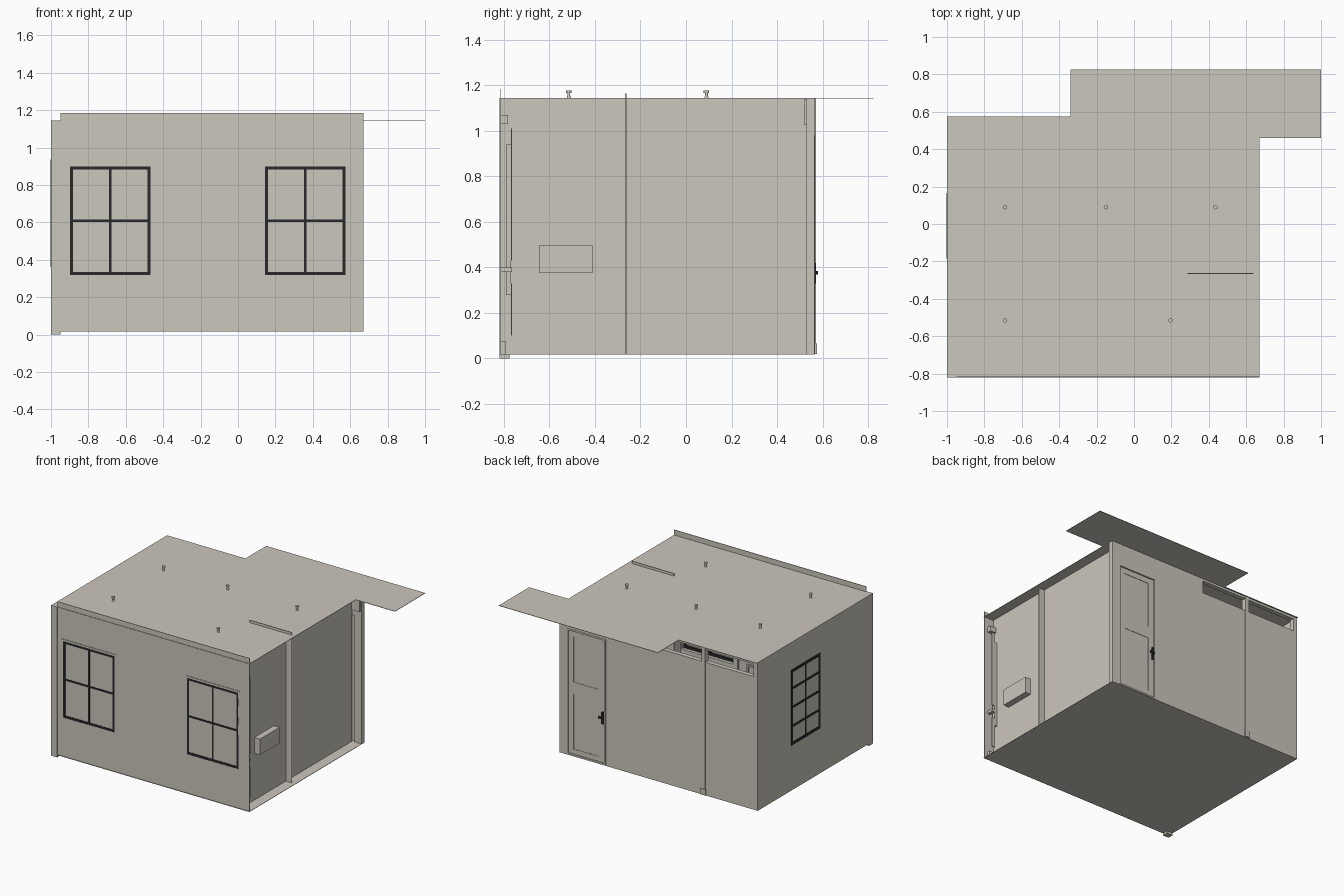
import bpy, bmesh, math
from mathutils import Matrix, Vector

if "Cube" in bpy.data.objects:
    bpy.data.objects.remove(bpy.data.objects["Cube"])


def material(name, rgb):
    m = bpy.data.materials.new(name)
    m.diffuse_color = (*rgb, 1)
    m.use_nodes = True
    m.node_tree.nodes["Principled BSDF"].inputs["Base Color"].default_value = m.diffuse_color
    return m


PLASTER = material("warm grey plaster", (0.60, 0.57, 0.51))
DARK = material("dark window metal", (0.022, 0.022, 0.024))


def boxes(name, items, mat=PLASTER):
    """One object from boxes given as (x0, x1, y0, y1, z0, z1)."""
    bm = bmesh.new()
    for x0, x1, y0, y1, z0, z1 in items:
        mid = Vector((x0 + x1, y0 + y1, z0 + z1)) / 2
        size = Matrix.Diagonal((x1 - x0, y1 - y0, z1 - z0, 1))
        bmesh.ops.create_cube(bm, size=1, matrix=Matrix.Translation(mid) @ size)
    me = bpy.data.meshes.new(name)
    bm.to_mesh(me)
    bm.free()
    me.materials.append(mat)
    ob = bpy.data.objects.new(name, me)
    bpy.context.collection.objects.link(ob)
    return ob


def frame(a0, a1, z0, z1, w):
    """Rectangles (a0, a1, z0, z1) of a border of width w inside the outline."""
    return [(a0, a0 + w, z0, z1), (a1 - w, a1, z0, z1),
            (a0 + w, a1 - w, z0, z0 + w), (a0 + w, a1 - w, z1 - w, z1)]


def grid(a0, a1, z0, z1, w, cols, rows, bar):
    """Border plus evenly spaced window bars."""
    r = frame(a0, a1, z0, z1, w)
    for i in range(1, cols):
        c = a0 + (a1 - a0) * i / cols
        r.append((c - bar / 2, c + bar / 2, z0 + w, z1 - w))
    for i in range(1, rows):
        c = z0 + (z1 - z0) * i / rows
        r.append((a0 + w, a1 - w, c - bar / 2, c + bar / 2))
    return r


def on_y(rects, y0, y1):
    return [(a, b, y0, y1, c, d) for a, b, c, d in rects]


def on_x(rects, x0, x1):
    return [(x0, x1, a, b, c, d) for a, b, c, d in rects]


F, T = 0.02, 1.145          # floor and ceiling heights

# Floor and the stepped ceiling
boxes("floor", [(-1, 0.67, -0.82, 0.565, F - 0.003, F)])
bm = bmesh.new()
outline = [(-1, -0.82), (0.67, -0.82), (0.67, 0.46), (1, 0.46),
           (1, 0.825), (-0.34, 0.825), (-0.34, 0.575), (-1, 0.575)]
face = bm.faces.new([bm.verts.new((x, y, T - 0.003)) for x, y in outline])
up = bmesh.ops.extrude_face_region(bm, geom=[face])
bmesh.ops.translate(bm, vec=(0, 0, 0.003),
                    verts=[v for v in up["geom"] if isinstance(v, bmesh.types.BMVert)])
bmesh.ops.recalc_face_normals(bm, faces=bm.faces)
me = bpy.data.meshes.new("ceiling")
bm.to_mesh(me)
bm.free()
me.materials.append(PLASTER)
bpy.context.collection.objects.link(bpy.data.objects.new("ceiling", me))

# Plain walls
boxes("front_wall", [(-0.95, 0.67, -0.816, -0.812, F, 1.185)])
boxes("left_wall", [(-1, -0.996, -0.78, 0.565, F, T)])
boxes("right_wall", [(0.586, 0.59, -0.812, 0.53, F, T - 0.003)])
boxes("partition_wall", [(0.285, 0.64, -0.267, -0.262, F, 1.165)])

# Back wall with a doorway and transom openings near the ceiling
D0, D1, DT = 0.28, 0.61, 0.98
Y0, Y1 = 0.53, 0.565
boxes("back_wall", [
    (D1, 0.67, Y0, Y1, F, T - 0.003), (D0, D1, Y0, Y1, DT, T - 0.003),
    (-0.15, D0, Y0, Y1, F, T - 0.003), (-0.996, -0.15, Y0, Y1, F, 1.03)])
boxes("transom_posts", [(-0.56, -0.53, Y0, Y1 + 0.006, F, T - 0.003),
                        (-0.996, -0.965, Y0, Y1, 1.03, T - 0.003)])
boxes("transom_header", [(-0.965, -0.15, Y0, Y1, 1.125, T - 0.003)])
boxes("post_foot", [(-0.565, -0.525, Y1, Y1 + 0.01, F, 0.065)])
boxes("wall_end_cap", [(0.59, 0.66, 0.52, 0.53, 1.025, 1.14)])

# Door, raised rails around its panels, casing and handle
boxes("door", [(D0, D1, 0.545, 0.557, F, DT)])
boxes("door_casing", on_y(frame(D0, D1, F, DT, 0.012), 0.557, 0.568))
boxes("door_rails", on_y(frame(0.30, 0.595, 0.03, 0.965, 0.04)
                         + [(0.34, 0.555, 0.49, 0.58)], 0.557, 0.560))
boxes("door_handle", [(0.296, 0.314, 0.557, 0.572, 0.33, 0.42),
                      (0.296, 0.336, 0.572, 0.58, 0.37, 0.385)], DARK)

# Front windows, seen from both sides of the wall
for side, a0, a1 in (("left", -0.912, -0.455), ("right", 0.13, 0.59)):
    boxes(side + "_window_casing",
          on_y(frame(a0, a1, 0.305, 0.913, 0.014), -0.82, -0.79))
    boxes(side + "_window_inner_casing",
          on_y(frame(a0 - 0.025, a1 + 0.025, 0.28, 0.94, 0.038), -0.79, -0.77))
    g = grid(a0 + 0.012, a1 - 0.012, 0.317, 0.9, 0.018, 2, 2, 0.013)
    boxes(side + "_window_bars", on_y(g, -0.82, -0.795), DARK)

# Side window on the left wall
g = grid(-0.185, 0.165, 0.36, 0.935, 0.022, 2, 4, 0.016)
boxes("side_window_bars", on_x(g, -1.002 + 0.002, -0.98), DARK)
boxes("side_window_bars_outer", on_x(g, -1.003, -1.0), DARK)
boxes("side_window_casing", on_x(frame(-0.225, 0.205, 0.24, 0.98, 0.035), -0.996, -0.96))

# Corner post that reaches the ground
boxes("corner_post", [(-1, -0.95, -0.82, -0.775, 0, T - 0.003)])

# Inside trim: skirting, chair rail and cornice
for name, z0, z1, d in (("skirting", F, 0.075, 0.02), ("chair_rail", 0.38, 0.40, 0.045),
                        ("cornice", 1.03, 1.07, 0.03)):
    runs = [(-0.996, -0.996 + d, -0.775, Y0, z0, z1)]
    if name == "chair_rail":
        runs += [(a, b, -0.812, -0.765, z0, z1) for a, b in ((-0.43, 0.105), (0.615, 0.64))]
    else:
        runs += [(-0.95, 0.64, -0.812, -0.812 + d, z0, z1)]
    boxes(name, runs)

# Panel mouldings on the inside of the front wall
panels = frame(-0.38, 0.05, 0.43, 1.01, 0.012) + frame(-0.38, 0.05, 0.1, 0.33, 0.012)
boxes("wall_panels", on_y(panels, -0.812, -0.8))
boxes("trim_ends", on_y([(0.615, 0.64, 0.1, 0.33), (0.615, 0.64, 0.43, 1.01)], -0.77, -0.764))

# Service box outside the right wall
boxes("service_box", [(0.59, 0.637, -0.645, -0.41, 0.375, 0.497)])

# Lamp sockets poking through the ceiling
for i, (x, y) in enumerate([(-0.69, 0.09), (-0.15, 0.09), (0.435, 0.09),
                            (-0.69, -0.515), (0.195, -0.515)]):
    bm = bmesh.new()
    for r1, r2, z0, z1 in ((0.012, 0.006, T - 0.01, T + 0.012),
                           (0.006, 0.006, T + 0.012, T + 0.022),
                           (0.012, 0.012, T + 0.022, T + 0.033)):
        bmesh.ops.create_cone(bm, cap_ends=True, segments=12, radius1=r1, radius2=r2,
                              depth=z1 - z0, matrix=Matrix.Translation((x, y, (z0 + z1) / 2)))
    me = bpy.data.meshes.new("lamp_socket")
    bm.to_mesh(me)
    bm.free()
    me.materials.append(PLASTER)
    bpy.context.collection.objects.link(bpy.data.objects.new(f"lamp_socket_{i + 1}", me))
